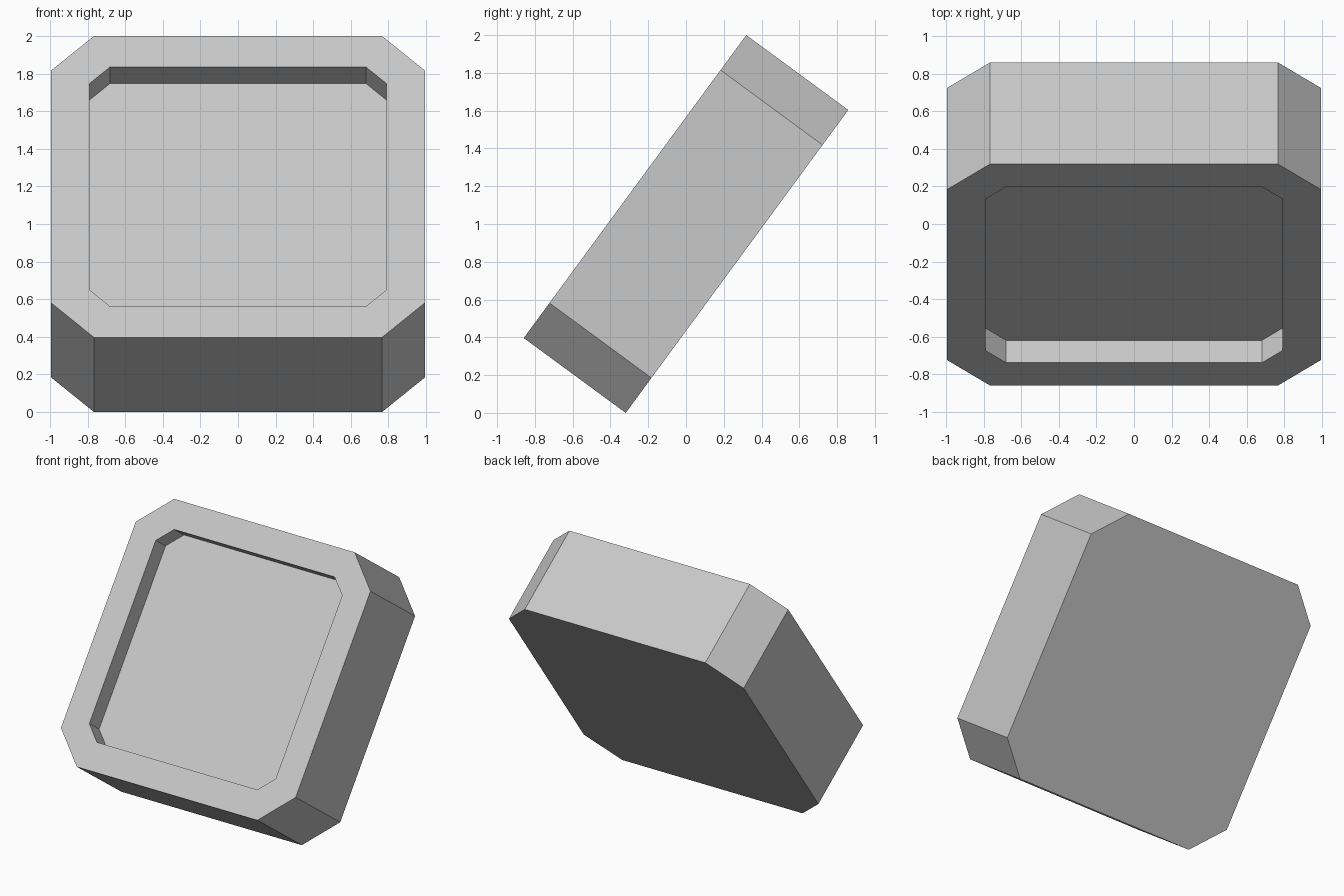
import bpy, bmesh
from math import radians
from mathutils import Vector

cube = bpy.data.objects.get("Cube")
if cube:
    bpy.data.objects.remove(cube, do_unlink=True)

SIDE, THICK = 1.99, 0.67
CORNER, RIM, DEPTH = 0.23, 0.205, 0.148
TILT = radians(53.7)

# Plain grey
grey = bpy.data.materials.new("light_grey")
grey.use_nodes = True
colour = (0.58, 0.58, 0.58, 1)
grey.diffuse_color = colour
grey.node_tree.nodes["Principled BSDF"].inputs["Base Color"].default_value = colour

# Square block
bm = bmesh.new()
bmesh.ops.create_cube(bm, size=1)
bmesh.ops.scale(bm, vec=(SIDE, SIDE, THICK), verts=bm.verts)

# Chamfer the four corners through the thickness
corners = [e for e in bm.edges
           if abs(e.verts[0].co.z - e.verts[1].co.z) > THICK / 2]
bmesh.ops.bevel(bm, geom=corners, offset=CORNER, offset_type='OFFSET',
                segments=1, affect='EDGES')

# Rim and sunken panel on the front
bm.normal_update()
panel = max(bm.faces, key=lambda f: f.calc_center_median().z)
bmesh.ops.inset_region(bm, faces=[panel], thickness=RIM, use_even_offset=True)
sunk = bmesh.ops.extrude_discrete_faces(bm, faces=[panel])["faces"][0]
bmesh.ops.translate(bm, vec=Vector((0, 0, -DEPTH)), verts=sunk.verts)
bmesh.ops.recalc_face_normals(bm, faces=bm.faces)

mesh = bpy.data.meshes.new("recessed_block")
bm.to_mesh(mesh)
bm.free()
mesh.materials.append(grey)

# Lean the block back
block = bpy.data.objects.new("recessed_block", mesh)
block.rotation_euler.x = TILT
block.location.z = 1
bpy.context.collection.objects.link(block)
